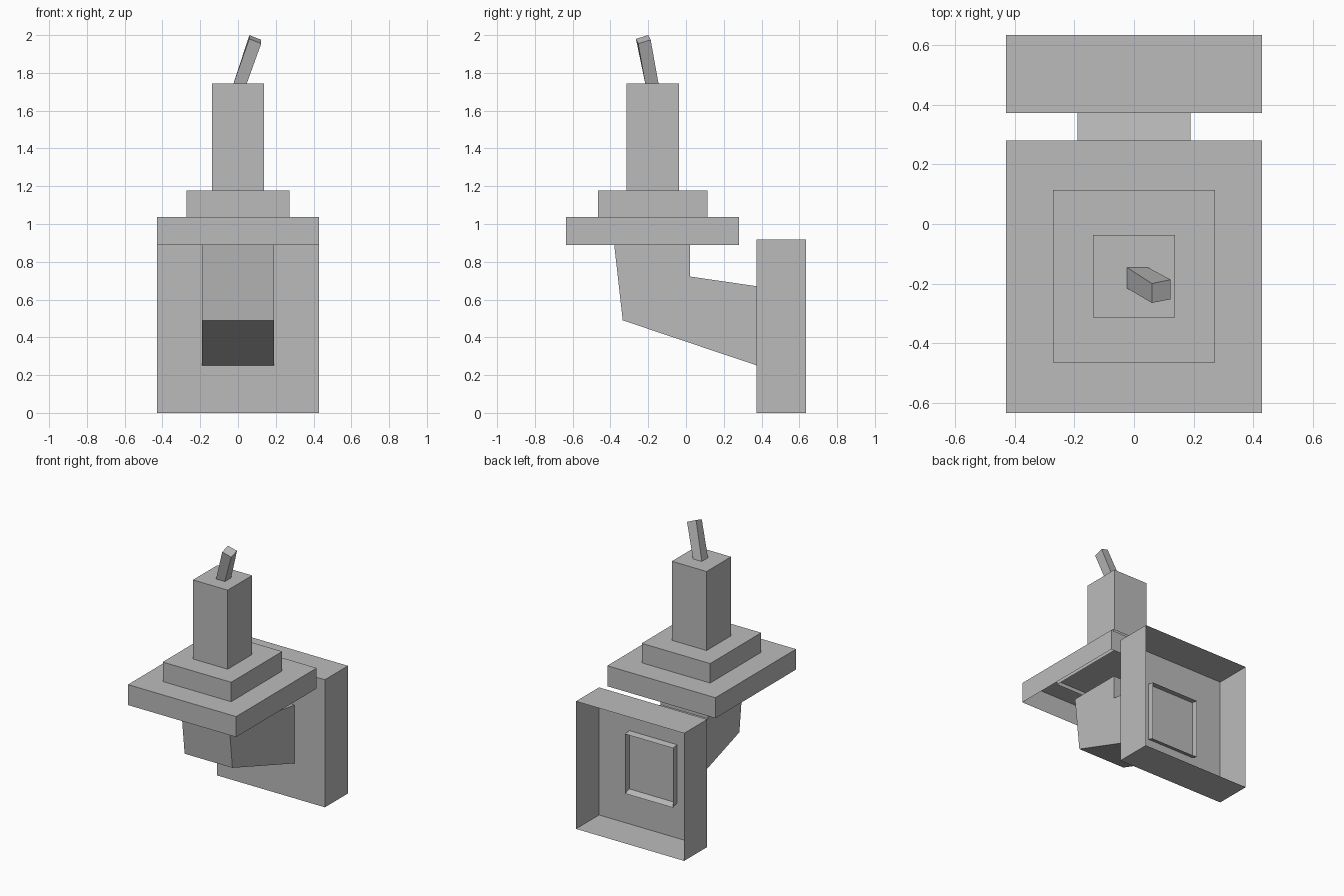
import bpy
import bmesh

cube = bpy.data.objects.get("Cube")
if cube:
    bpy.data.objects.remove(cube, do_unlink=True)

grey = bpy.data.materials.new("plain grey")
grey.use_nodes = True
colour = (0.5, 0.5, 0.5, 1)
grey.diffuse_color = colour
grey.node_tree.nodes["Principled BSDF"].inputs["Base Color"].default_value = colour


def finish(name, bm):
    mesh = bpy.data.meshes.new(name)
    bm.to_mesh(mesh)
    bm.free()
    mesh.materials.append(grey)
    obj = bpy.data.objects.new(name, mesh)
    bpy.context.collection.objects.link(obj)
    return obj


def open_box(name, half_x, y, z, open_axis, open_sign):
    """Box shell with the one face pointing along the given axis left out."""
    bm = bmesh.new()
    bmesh.ops.create_cube(bm, size=1)
    gone = [f for f in bm.faces if f.normal[open_axis] * open_sign > 0.9]
    bmesh.ops.delete(bm, geom=gone, context="FACES_ONLY")
    for v in bm.verts:
        v.co = (2 * half_x * v.co.x,
                (y[0] + y[1]) / 2 + (y[1] - y[0]) * v.co.y,
                (z[0] + z[1]) / 2 + (z[1] - z[0]) * v.co.z)
    return finish(name, bm)


# Wall plate, open at the back
open_box("wall_plate", 0.43, (0.373, 0.635), (0, 0.917), 1, 1)

# Stacked holder, each tier open below and sunk into the one beneath
open_box("platform", 0.43, (-0.635, 0.28), (0.89, 1.037), 2, -1)
open_box("candle_base", 0.272, (-0.466, 0.114), (1.01, 1.177), 2, -1)
open_box("candle", 0.138, (-0.314, -0.037), (1.15, 1.745), 2, -1)

# Bent bracket: side profile extruded across x, open at the top and rear ends
profile = [(0.02, 0.89), (0.02, 0.722), (0.42, 0.664),
           (0.42, 0.236), (-0.335, 0.49), (-0.38, 0.89)]
open_edges = (2, 5)
bm = bmesh.new()
sides = [[bm.verts.new((x, y, z)) for y, z in profile] for x in (-0.19, 0.19)]
for ring in sides:
    bm.faces.new(ring)
for i in range(len(profile)):
    if i not in open_edges:
        j = (i + 1) % len(profile)
        bm.faces.new((sides[0][i], sides[0][j], sides[1][j], sides[1][i]))
bmesh.ops.recalc_face_normals(bm, faces=bm.faces[:])
finish("bracket", bm)

# Leaning wick
bottom = [(-0.025, -0.145), (0.045, -0.145), (0.045, -0.215), (-0.025, -0.215)]
top = [(0.06, -0.2, 2), (0.123, -0.187, 1.975),
       (0.123, -0.253, 1.955), (0.06, -0.265, 1.98)]
bm = bmesh.new()
low = [bm.verts.new((x, y, 1.74)) for x, y in bottom]
high = [bm.verts.new(p) for p in top]
bm.faces.new(high)
for i in range(4):
    j = (i + 1) % 4
    bm.faces.new((low[i], low[j], high[j], high[i]))
bmesh.ops.recalc_face_normals(bm, faces=bm.faces[:])
finish("wick", bm)
